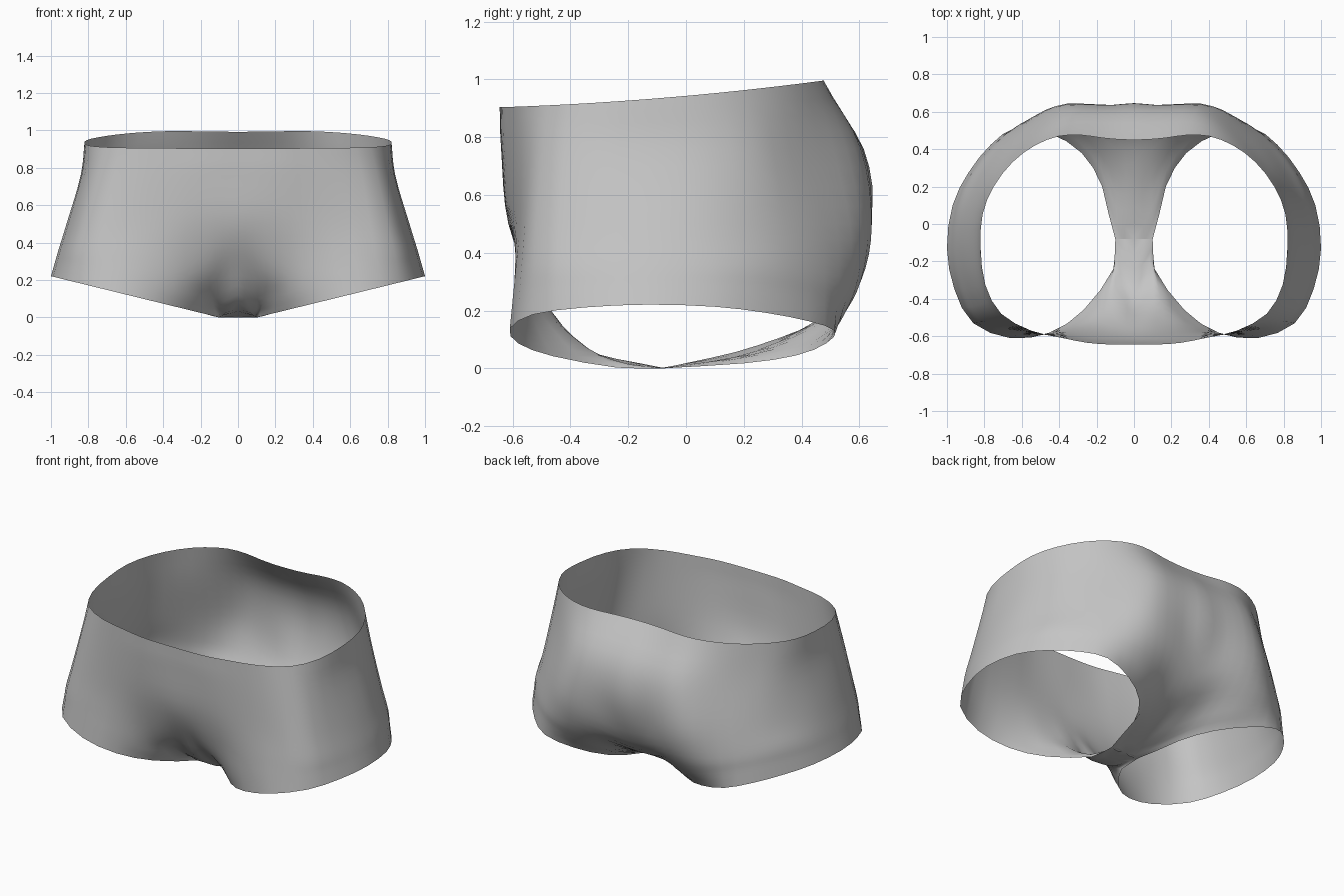
import bpy
import bmesh
from mathutils import Vector

# Remove the default cube
default_cube = bpy.data.objects.get("Cube")
if default_cube:
    bpy.data.objects.remove(default_cube, do_unlink=True)

COLUMN_STEPS = 2
ROW_STEPS = 4


def waist_height(x, y):
    return 0.943 + 0.09 * y + 0.045 * y * y


def upper_height(x, y):
    return 0.76


def hip_height(x, y):
    return 0.5


def hem_height(x, y):
    return max(0, 0.245 * (x - 0.1))


def lift(points, height):
    """Turn a flat outline into a ring using a height rule."""
    return [Vector((x, y, height(x, y))) for x, y in points]


def spline(a, b, c, d, t):
    """Smooth curve from b to c."""
    return 0.5 * (2 * b + (c - a) * t + (2 * a - 5 * b + 4 * c - d) * t * t
                  + (3 * b - a - 3 * c + d) * t * t * t)


def refine(points, steps, before, after):
    padded = [before] + points + [after]
    result = []
    for i in range(len(points) - 1):
        result += [spline(*padded[i:i + 4], s / steps) for s in range(steps)]
    return result + [points[-1]]


def mirrored(v):
    return Vector((-v.x, v.y, v.z))


def refine_ring(ring):
    return refine(ring, COLUMN_STEPS, mirrored(ring[1]), mirrored(ring[-2]))


def refine_column(col):
    return refine(col, ROW_STEPS, 2 * col[0] - col[1], 2 * col[-1] - col[-2])


# Half outlines, running from the front centre round the side to the back centre
waist = lift([
    (0, -.645), (.07, -.645), (.15, -.643), (.25, -.635), (.38, -.61), (.55, -.57),
    (.71, -.48), (.795, -.325), (.82, -.13), (.81, .05), (.75, .2), (.65, .33),
    (.53, .42), (.4, .47), (.28, .475), (.17, .46), (.08, .452), (0, .45),
], waist_height)

upper = lift([
    (0, -.64), (.08, -.64), (.16, -.638), (.26, -.63), (.39, -.607), (.57, -.57),
    (.745, -.495), (.82, -.33), (.84, -.13), (.832, .06), (.775, .235), (.67, .36),
    (.56, .46), (.44, .555), (.33, .605), (.2, .61), (.1, .61), (0, .615),
], upper_height)

hip = lift([
    (0, -.615), (.08, -.613), (.17, -.61), (.28, -.605), (.41, -.595), (.6, -.575),
    (.8, -.52), (.885, -.34), (.917, -.13), (.9, .075), (.82, .265), (.705, .41),
    (.585, .52), (.475, .605), (.36, .643), (.22, .638), (.12, .63), (0, .638),
], hip_height)

low = [Vector(p) for p in (
    (0, -.52, .28), (.08, -.515, .27), (.16, -.525, .25), (.28, -.555, .26),
    (.42, -.585, .28), (.62, -.59, .34), (.835, -.525, .36), (.925, -.345, .36),
    (.96, -.13, .36), (.94, .09, .36), (.86, .275, .36), (.745, .42, .34),
    (.615, .53, .32), (.48, .595, .31), (.34, .605, .3), (.2, .57, .27),
    (.1, .53, .23), (0, .51, .21),
)]

# Leg opening, ending at the crotch seam on both sides
hem = lift([
    (0, -.08), (.1, -.08), (.11, -.24), (.27, -.46), (.45, -.58), (.66, -.61),
    (.86, -.53), (.96, -.35), (1, -.13), (.97, .1), (.885, .275), (.765, .425),
    (.63, .515), (.45, .485), (.28, .38), (.17, .2), (.1, -.08), (0, -.08),
], hem_height)

# Underside ring: halfway to the hem, with a shaped gusset front and back
under = [(a + b) / 2 for a, b in zip(low, hem)]
gusset = {
    0: (0, -.38, .08), 1: (.07, -.32, .045), 2: (.14, -.38, .1),
    3: (.27, -.51, .13), -5: (.47, .55, .19), -4: (.31, .5, .145),
    -3: (.18, .38, .1), -2: (.09, .24, .06), -1: (0, .25, .08),
}
for index, point in gusset.items():
    under[index] = Vector(point)

# Garment shell, one half then mirrored
rings = [refine_ring(r) for r in (waist, upper, hip, low, under, hem)]
columns = [refine_column(list(c)) for c in zip(*rings)]

bm = bmesh.new()
grid = [[bm.verts.new(p) for p in col] for col in columns]
for left, right in zip(grid, grid[1:]):
    for j in range(len(left) - 1):
        bm.faces.new((left[j], left[j + 1], right[j + 1], right[j]))
for v in grid[0] + grid[-1]:
    v.co.x = 0
half = bm.verts[:] + bm.edges[:] + bm.faces[:]
copy = bmesh.ops.duplicate(bm, geom=half)["geom"]
copied_faces = [g for g in copy if isinstance(g, bmesh.types.BMFace)]
for g in copy:
    if isinstance(g, bmesh.types.BMVert):
        g.co.x = -g.co.x
bmesh.ops.reverse_faces(bm, faces=copied_faces)
bmesh.ops.remove_doubles(bm, verts=bm.verts[:], dist=0.0005)

mesh = bpy.data.meshes.new("brief_shell")
bm.to_mesh(mesh)
bm.free()
shell = bpy.data.objects.new("brief_shell", mesh)
bpy.context.collection.objects.link(shell)

# Plain grey cloth
cloth = bpy.data.materials.new("grey_cloth")
cloth.use_nodes = True
grey = (0.56, 0.56, 0.56, 1)
cloth.diffuse_color = grey
cloth.node_tree.nodes["Principled BSDF"].inputs["Base Color"].default_value = grey
mesh.materials.append(cloth)

bpy.ops.object.select_all(action="DESELECT")
shell.select_set(True)
bpy.context.view_layer.objects.active = shell
bpy.ops.object.shade_smooth()
